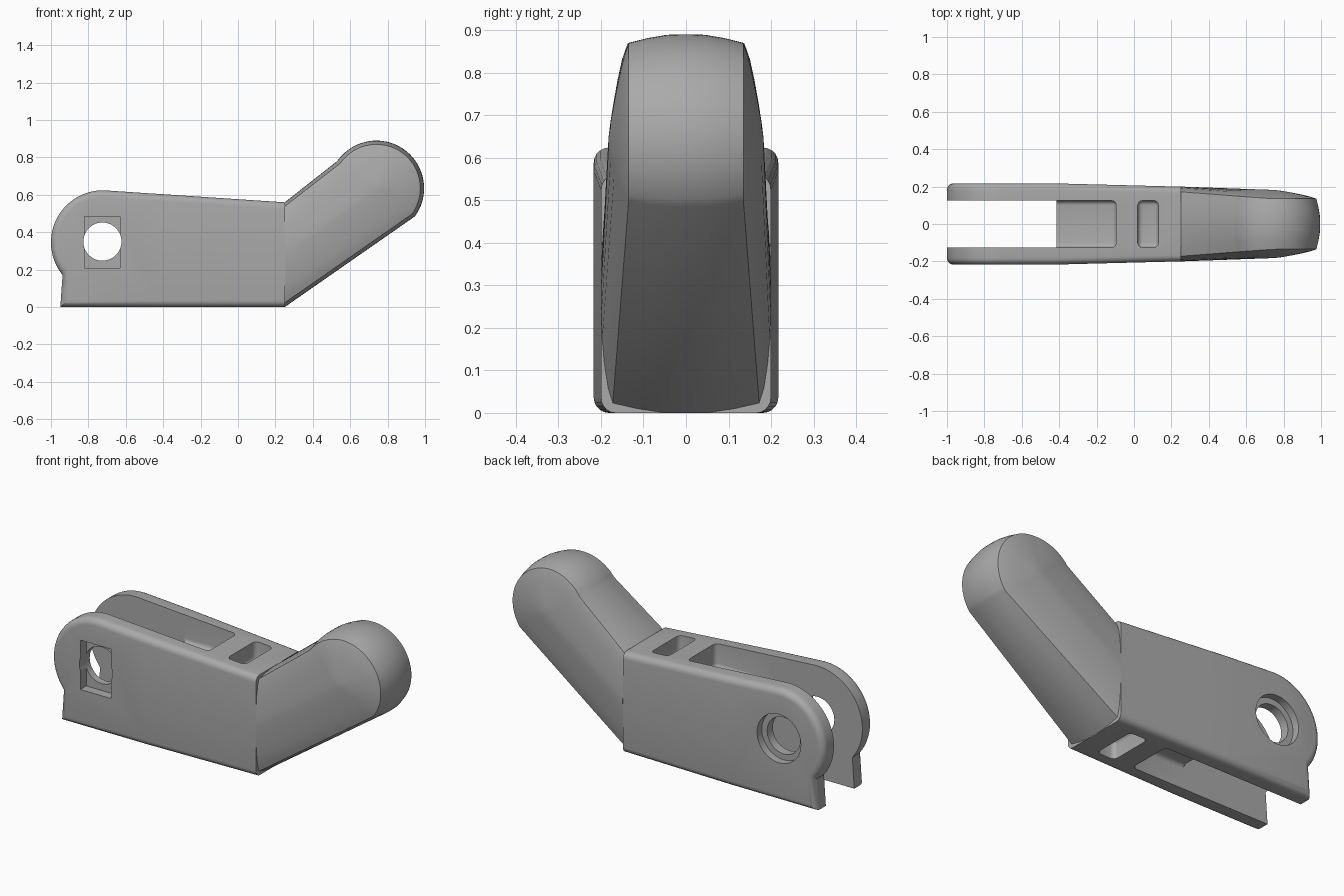
import bpy, bmesh, math
from mathutils import Vector, Matrix

old = bpy.data.objects.get("Cube")
if old:
    bpy.data.objects.remove(old, do_unlink=True)

GRAY = (0.4, 0.4, 0.4, 1)
mat = bpy.data.materials.new("plain_gray")
mat.use_nodes = True
mat.diffuse_color = GRAY
mat.node_tree.nodes["Principled BSDF"].inputs["Base Color"].default_value = GRAY


def to_object(name, bm):
    bmesh.ops.recalc_face_normals(bm, faces=bm.faces)
    mesh = bpy.data.meshes.new(name)
    bm.to_mesh(mesh)
    bm.free()
    mesh.materials.append(mat)
    ob = bpy.data.objects.new(name, mesh)
    bpy.context.collection.objects.link(ob)
    return ob


def arc(cx, cz, r, a0, a1, n):
    angles = [math.radians(a0 + (a1 - a0) * i / n) for i in range(n + 1)]
    return [(cx + r * math.cos(a), cz + r * math.sin(a)) for a in angles]


def box(lo, hi, round_by=0):
    lo, hi = Vector(lo), Vector(hi)
    bm = bmesh.new()
    bmesh.ops.create_cube(bm, size=1, matrix=Matrix.Translation((lo + hi) / 2)
                          @ Matrix.Diagonal((hi - lo).to_4d()))
    if round_by:
        bmesh.ops.bevel(bm, geom=bm.edges[:], offset=round_by, segments=4,
                        profile=0.5, affect='EDGES')
    return to_object("cutter", bm)


def cylinder(r, y0, y1):
    bm = bmesh.new()
    bmesh.ops.create_cone(bm, cap_ends=True, segments=48, radius1=r, radius2=r,
                          depth=y1 - y0,
                          matrix=Matrix.Translation((-0.725, (y0 + y1) / 2, 0.35))
                          @ Matrix.Rotation(math.pi / 2, 4, 'X'))
    return to_object("cutter", bm)


def cut(ob, cutter):
    cutter.hide_render = True
    bpy.context.view_layer.objects.active = ob
    mod = ob.modifiers.new("cut", 'BOOLEAN')
    mod.operation, mod.solver, mod.object = 'DIFFERENCE', 'EXACT', cutter
    bpy.ops.object.modifier_apply(modifier=mod.name)
    bpy.data.objects.remove(cutter, do_unlink=True)


def smooth(ob):
    bpy.ops.object.select_all(action='DESELECT')
    ob.select_set(True)
    bpy.context.view_layer.objects.active = ob
    bpy.ops.object.shade_smooth_by_angle(angle=math.radians(30))


# Body: rounded side profile, tapered towards the elbow
HALF, ELBOW = 0.217, 0.25
profile = [(-0.95, 0), (0.4, 0), (0.4, 0.55)] + arc(-0.722, 0.346, 0.278, 88, 219, 28)
bm = bmesh.new()
face = bm.faces.new([bm.verts.new((x, -HALF, z)) for x, z in profile])
ext = bmesh.ops.extrude_face_region(bm, geom=[face])
bmesh.ops.translate(bm, vec=(0, 2 * HALF, 0),
                    verts=[v for v in ext["geom"] if isinstance(v, bmesh.types.BMVert)])
bmesh.ops.recalc_face_normals(bm, faces=bm.faces)
rims = [e for e in bm.edges if abs(e.verts[0].co.y - e.verts[1].co.y) < 0.001]
bmesh.ops.bevel(bm, geom=rims, offset=0.036, segments=5, profile=0.5, affect='EDGES')
for x in (-0.42, -0.3, -0.1, ELBOW):
    bmesh.ops.bisect_plane(bm, geom=bm.verts[:] + bm.edges[:] + bm.faces[:],
                           plane_co=(x, 0, 0), plane_no=(1, 0, 0),
                           clear_outer=(x == ELBOW))
bmesh.ops.holes_fill(bm, edges=[e for e in bm.edges if e.is_boundary])
for v in bm.verts:
    t = max(0, (v.co.x + 0.42) / (ELBOW + 0.42))
    v.co.y *= 1 - 0.08 * t
body = to_object("forked_body", bm)

# Fork slot, then rounded recesses above and below the web
SLOT = 0.125
cut(body, box((-1.2, -SLOT, -0.2), (-0.415, SLOT, 0.9)))
for z0, z1 in ((0.45, 0.9), (-0.3, 0.13)):
    cut(body, box((-0.5, -SLOT, z0), (-0.095, SLOT, z1), 0.025))
for z0, z1 in ((0.47, 0.9), (-0.3, 0.1)):
    cut(body, box((0.02, -SLOT, z0), (0.13, SLOT, z1), 0.025))

# Pivot hole with a square nut seat in front and a round seat at the back
cut(body, cylinder(0.102, -0.4, 0.4))
cut(body, box((-0.82, -0.4, 0.21), (-0.63, -0.165, 0.485)))
cut(body, cylinder(0.135, 0.175, 0.4))
smooth(body)

# Arm: crowned, pillow-sided bar with a round end, layered across y
END = (0.74, 0.635)
outline = [((ELBOW, 0), (ELBOW, 0.29))]
outline += [(p, END) for p in arc(*END, 0.255, -36, 145, 40)]
outline += [((ELBOW, 0.56), (ELBOW, 0.29))]
# Each layer: share of the outline, half width at the end, half width at the elbow
half_layers = [(1, 0, 0), (0.995, 0.045, 0.057), (0.965, 0.09, 0.115),
               (0.92, 0.135, 0.172), (0.8, 0.146, 0.183), (0.6, 0.158, 0.192),
               (0.4, 0.168, 0.197), (0.2, 0.177, 0.199), (0.05, 0.182, 0.2)]
layers = [(k, -a, -b) for k, a, b in reversed(half_layers[1:])] + half_layers
bm = bmesh.new()
rings = []
for k, at_end, at_elbow in layers:
    ring = []
    for (px, pz), (cx, cz) in outline:
        x, z = cx + (px - cx) * k, cz + (pz - cz) * k
        t = min(1, (x - ELBOW) / (END[0] - ELBOW))
        ring.append(bm.verts.new((x, at_elbow + (at_end - at_elbow) * t, z)))
    rings.append(ring)
n = len(outline)
for a, b in zip(rings, rings[1:]):
    for i in range(n):
        j = (i + 1) % n
        bm.faces.new((a[i], a[j], b[j], b[i]))
bm.faces.new(rings[0])
bm.faces.new(rings[-1])
smooth(to_object("angled_arm", bm))
